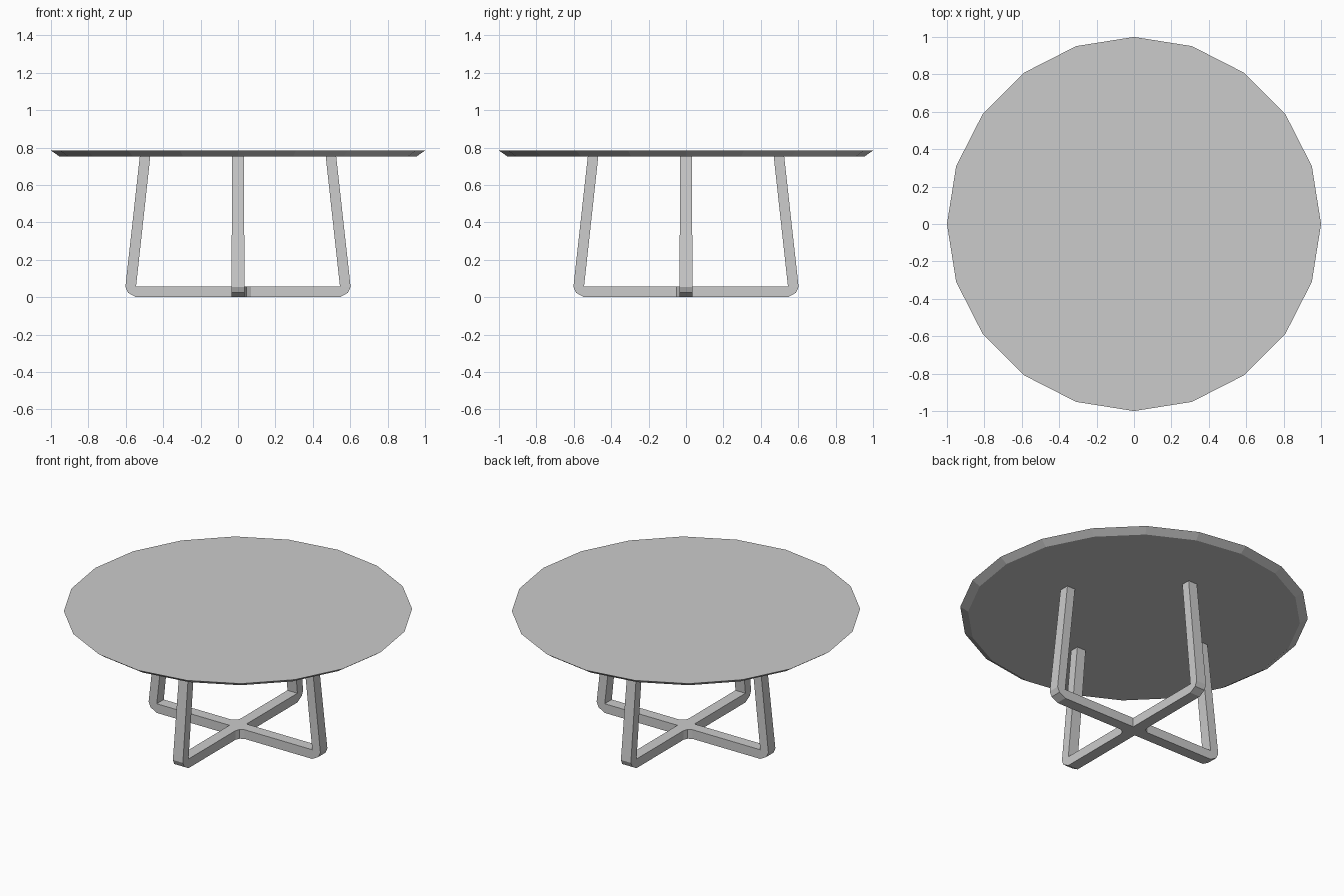
import bpy, bmesh, math
from mathutils import Matrix, Vector

if "Cube" in bpy.data.objects:
    bpy.data.objects.remove(bpy.data.objects["Cube"])


def make_object(name, bm):
    bmesh.ops.remove_doubles(bm, verts=bm.verts, dist=0.0005)
    bmesh.ops.recalc_face_normals(bm, faces=bm.faces)
    mesh = bpy.data.meshes.new(name)
    bm.to_mesh(mesh)
    bm.free()
    obj = bpy.data.objects.new(name, mesh)
    bpy.context.collection.objects.link(obj)
    return obj


# Table top: 20-sided disc with an undercut rim
TOP, UNDER = 0.784, 0.753
bm = bmesh.new()
bmesh.ops.create_cone(bm, cap_ends=True, segments=20, radius1=0.955, radius2=1.0,
                      depth=TOP - UNDER,
                      matrix=Matrix.Translation((0, 0, (TOP + UNDER) / 2)))
make_object("table_top", bm)

# Base: crossed floor bars, flat cross outline with two filleted inner corners
W, TW, BAR, R = 0.035, 0.031, 0.058, 0.545
half = [(R, -W), (R, W), (W, W), (W, R), (-W, R),
        (-W, 0.075), (-0.045, 0.05), (-0.07, W)]
outline = half + [(-x, -y) for x, y in half]
bm = bmesh.new()
low = [bm.verts.new((x, y, 0)) for x, y in outline]
high = [bm.verts.new((x, y, BAR)) for x, y in outline]
bm.faces.new(low)
bm.faces.new(high)
for i in range(len(outline)):
    j = (i + 1) % len(outline)
    mid = (low[i].co + low[j].co) / 2
    if mid.length < R - 0.01:          # bar ends stay open where legs join
        bm.faces.new((low[i], low[j], high[j], high[i]))

# Legs: rounded foot corner, then a leaning upright that narrows slightly
profile = [(R, 0), (0.588, 0.024), (0.602, 0.055),
           (0.525, UNDER), (0.469, UNDER), (R, BAR)]
for k in range(4):
    turn = Matrix.Rotation(k * math.pi / 2, 3, 'Z')

    def side(s):
        return [bm.verts.new(turn @ Vector((x, s * (TW if z > 0.5 else W), z)))
                for x, z in profile]

    a, b = side(-1), side(1)
    for v in (a, b):
        bm.faces.new((v[0], v[1], v[2], v[5]))
        bm.faces.new((v[2], v[3], v[4], v[5]))
    for i in range(5):
        bm.faces.new((a[i], a[i + 1], b[i + 1], b[i]))
make_object("crossed_base", bm)
